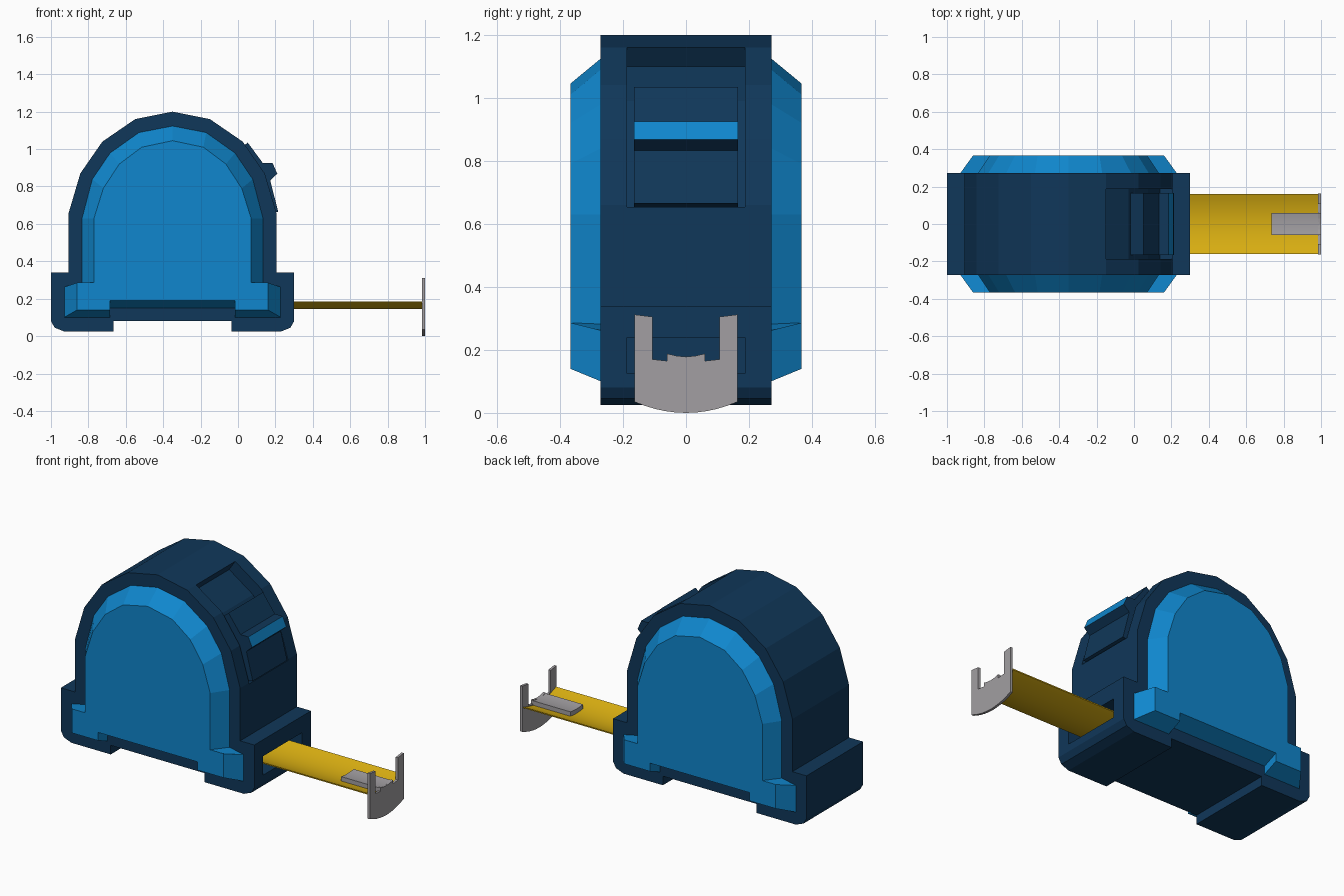
import bpy, bmesh, math

if "Cube" in bpy.data.objects:
    bpy.data.objects.remove(bpy.data.objects["Cube"])

CX = -0.35  # symmetry line of the case


def material(name, rgb):
    m = bpy.data.materials.new(name)
    m.diffuse_color = (*rgb, 1)
    m.use_nodes = True
    m.node_tree.nodes["Principled BSDF"].inputs["Base Color"].default_value = m.diffuse_color
    return m


NAVY = material("navy", (0.005, 0.038, 0.1))
BLUE = material("bright_blue", (0.005, 0.24, 0.61))
YELLOW = material("tape_yellow", (0.7, 0.43, 0.006))
GREY = material("steel_grey", (0.36, 0.345, 0.36))


def loft(name, ring_a, ring_b, *mats):
    """Closed solid between two matching outlines of 3D points."""
    bm = bmesh.new()
    a = [bm.verts.new(p) for p in ring_a]
    b = [bm.verts.new(p) for p in ring_b]
    bm.faces.new(a)
    bm.faces.new(b[::-1])
    n = len(a)
    for i in range(n):
        j = (i + 1) % n
        bm.faces.new((a[j], a[i], b[i], b[j]))
    bmesh.ops.recalc_face_normals(bm, faces=bm.faces)
    me = bpy.data.meshes.new(name)
    bm.to_mesh(me)
    bm.free()
    ob = bpy.data.objects.new(name, me)
    bpy.context.collection.objects.link(ob)
    for m in mats:
        me.materials.append(m)
    return ob


def prism_y(name, xz, half, *mats):
    return loft(name, [(x, -half, z) for x, z in xz], [(x, half, z) for x, z in xz], *mats)


def prism_x(name, yz, x0, x1, *mats):
    return loft(name, [(x0, y, z) for y, z in yz], [(x1, y, z) for y, z in yz], *mats)


def mirrored(half):
    """Full outline from a right half that starts at the top centre."""
    return [(CX + d, z) for d, z in half] + [(CX - d, z) for d, z in half[:0:-1]]


def cut(ob, cutter):
    mod = ob.modifiers.new("cut", "BOOLEAN")
    mod.object = cutter
    mod.solver = "EXACT"
    bpy.context.view_layer.objects.active = ob
    bpy.ops.object.modifier_apply(modifier=mod.name)
    bpy.data.objects.remove(cutter)


# Case: faceted arch on two feet
case = prism_y("case", mirrored([
    (0, 1.2), (0.2, 1.16), (0.375, 1.04), (0.493, 0.87), (0.555, 0.66), (0.555, 0.34),
    (0.65, 0.34), (0.65, 0.08), (0.63, 0.045), (0.58, 0.025), (0.315, 0.025), (0.315, 0.08)]),
    0.272, NAVY)

# Channel for the lock button, and the tape mouth
cut(case, prism_y("channel_cutter", [
    (-0.19, 1.10), (-0.03, 0.99), (0.075, 0.835), (0.14, 0.635),
    (0.3, 0.68), (0.3, 1.265), (-0.08, 1.265)], 0.187, NAVY))
cut(case, prism_y("mouth_cutter", [
    (0.12, 0.125), (0.4, 0.125), (0.4, 0.24), (0.12, 0.24)], 0.187, NAVY))

# Bevelled side panels
base = mirrored([(0, 1.125), (0.18, 1.09), (0.335, 0.98), (0.43, 0.84), (0.485, 0.63),
                 (0.485, 0.282), (0.58, 0.262), (0.58, 0.10), (0.335, 0.10), (0.335, 0.15)])
face = mirrored([(0, 1.045), (0.165, 1.01), (0.285, 0.92), (0.37, 0.79), (0.42, 0.63),
                 (0.42, 0.286), (0.51, 0.286), (0.51, 0.14), (0.335, 0.14), (0.335, 0.19)])
for side, s in (("front", -1), ("back", 1)):
    loft(side + "_panel", [(x, s * 0.27, z) for x, z in base],
         [(x, s * 0.367, z) for x, z in face], BLUE)

# Lock button with a blue thumb ridge
button = prism_y("lock_button", [
    (-0.02, 0.975), (0.052, 1.035), (0.133, 0.925), (0.185, 0.925), (0.21, 0.868),
    (0.172, 0.833), (0.215, 0.665), (0.135, 0.645), (0.07, 0.835)], 0.165, NAVY, BLUE)
for p in button.data.polygons:
    if p.normal.x > 0.3 and 0.88 < p.center.z < 0.91 and p.center.x > 0.18:
        p.material_index = 1


def trough(y, thick=0.0):
    """Height of the curved tape across its width."""
    return 0.145 + thick + 0.034 * (y / 0.16) ** 2


def curved_strip(name, half, low, high, x0, x1, mat, n=10):
    ys = [-half + 2 * half * i / n for i in range(n + 1)]
    yz = [(y, trough(y, low)) for y in ys] + [(y, trough(y, high)) for y in ys[::-1]]
    ob = prism_x(name, yz, x0, x1, mat)
    bpy.ops.object.select_all(action="DESELECT")
    ob.select_set(True)
    bpy.context.view_layer.objects.active = ob
    bpy.ops.object.shade_smooth_by_angle(angle=math.radians(30))


# Tape blade and the hook's tongue lying on it
curved_strip("tape_blade", 0.16, 0.0, 0.007, 0.12, 0.988, YELLOW)
curved_strip("hook_tongue", 0.06, 0.004, 0.034, 0.735, 0.99, GREY)

# End hook: plate with rounded bottom and two upright arms
bottom = [(0.163 * t / 5, 0.035 * (t / 5) ** 2) for t in range(-5, 6)]
top = [(0.163, 0.312), (0.107, 0.305), (0.107, 0.17), (0.06, 0.165), (0.06, 0.188),
       (0.03, 0.181), (0, 0.178)]
top += [(-y, z) for y, z in top[-2::-1]]
prism_x("end_hook", bottom + top, 0.985, 1.0, GREY)
